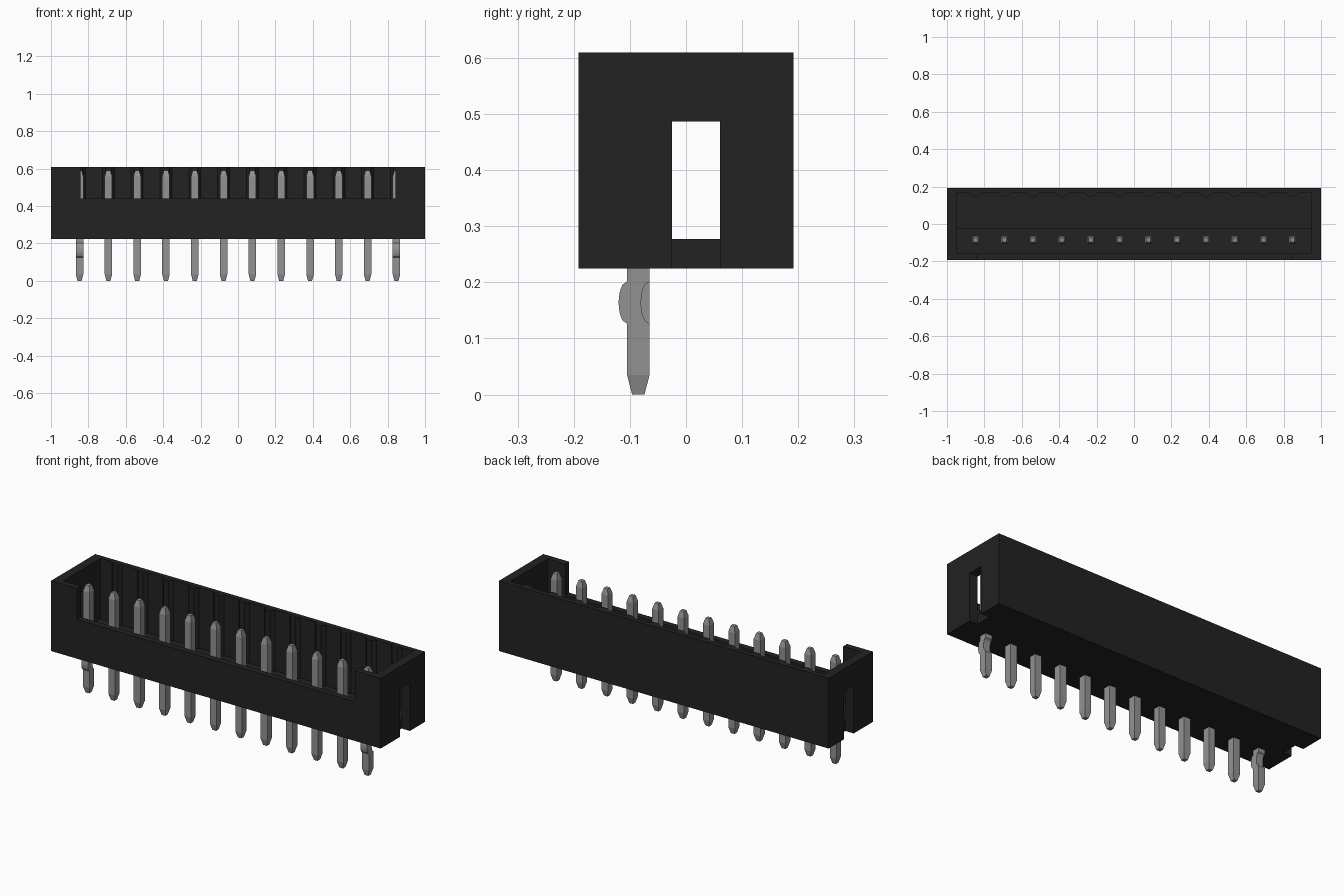
import bpy, bmesh, math

if "Cube" in bpy.data.objects:
    bpy.data.objects.remove(bpy.data.objects["Cube"], do_unlink=True)


def material(name, grey):
    m = bpy.data.materials.new(name)
    m.use_nodes = True
    m.diffuse_color = (grey, grey, grey, 1)
    bsdf = next(n for n in m.node_tree.nodes if n.type == 'BSDF_PRINCIPLED')
    bsdf.inputs["Base Color"].default_value = (grey, grey, grey, 1)
    return m


BLACK = material("black plastic", 0.016)
METAL = material("grey metal", 0.29)


def make_object(name, bm, mat):
    bmesh.ops.recalc_face_normals(bm, faces=bm.faces)
    me = bpy.data.meshes.new(name)
    bm.to_mesh(me)
    bm.free()
    me.materials.append(mat)
    ob = bpy.data.objects.new(name, me)
    bpy.context.collection.objects.link(ob)
    return ob


def loft(name, rings, mat):
    """Skin a list of equal-length point rings and cap both ends."""
    bm = bmesh.new()
    loops = [[bm.verts.new(p) for p in ring] for ring in rings]
    n = len(loops[0])
    for a, b in zip(loops, loops[1:]):
        for i in range(n):
            j = (i + 1) % n
            bm.faces.new((a[i], a[j], b[j], b[i]))
    bm.faces.new(loops[0])
    bm.faces.new(loops[-1])
    return make_object(name, bm, mat)


def rect(x0, x1, y0, y1, z):
    return [(x0, y0, z), (x1, y0, z), (x1, y1, z), (x0, y1, z)]


def box(name, x, y, z, mat=BLACK):
    return loft(name, [rect(*x, *y, z[0]), rect(*x, *y, z[1])], mat)


BASE, TOP, FLOOR = 0.225, 0.61, 0.277
PIN_Y, PITCH, COUNT = -0.085, 0.154, 12

# Housing shell, hollowed and pierced
housing = box("housing", (-1, 1), (-0.192, 0.192), (BASE, TOP))
cutters = [
    box("cavity_cutter", (-0.95, 0.95), (-0.158, 0.165), (FLOOR, 0.8)),
    box("front_window_cutter", (-0.843, 0.843), (-0.3, -0.1), (0.44, 0.8)),
    box("left_slot_cutter", (0.95, 1.1), (-0.025, 0.061), (0.1, 0.487)),
    box("right_slot_cutter", (-1.1, -0.95), (-0.025, 0.061), (0.1, 0.487)),
]
bpy.context.view_layer.objects.active = housing
for cutter in cutters:
    cutter.hide_render = True
    mod = housing.modifiers.new(cutter.name, 'BOOLEAN')
    mod.operation = 'DIFFERENCE'
    mod.solver = 'EXACT'
    mod.object = cutter
    bpy.ops.object.modifier_apply(modifier=mod.name)
    bpy.data.objects.remove(cutter, do_unlink=True)

# Raised strip of floor around the pins
box("pin_seat", (-0.95, 0.95), (-0.158, -0.025), (FLOOR, 0.31))


def pin_rings(x, kinked):
    """Square pin with tapered tips; a kinked one bows to the front."""
    levels = [(0, 0.011, 0), (0.035, 0.02, 0)]
    if kinked:
        mid, half, sag = 0.164, 0.038, 0.015
        for i in range(13):
            t = -1 + i / 6
            bow = sag * math.sqrt(max(0, 1 - t * t))
            levels.append((mid + half * t, 0.02, -bow))
    levels += [(0.558, 0.02, 0), (0.59, 0.011, 0)]
    return [rect(x - r, x + r, PIN_Y + dy - r, PIN_Y + dy + r, z)
            for z, r, dy in levels]


# Pins, each with a tapered rib on the back wall behind it
for i in range(COUNT):
    x = (i - (COUNT - 1) / 2) * PITCH
    loft(f"pin_{i + 1}", pin_rings(x, i in (0, COUNT - 1)), METAL)
    outline = [(x - 0.032, 0.17), (x - 0.032, 0.165), (x - 0.015, 0.146),
               (x + 0.015, 0.146), (x + 0.032, 0.165), (x + 0.032, 0.17)]
    loft(f"back_rib_{i + 1}",
         [[(px, py, z) for px, py in outline] for z in (FLOOR, TOP - 0.001)],
         BLACK)
